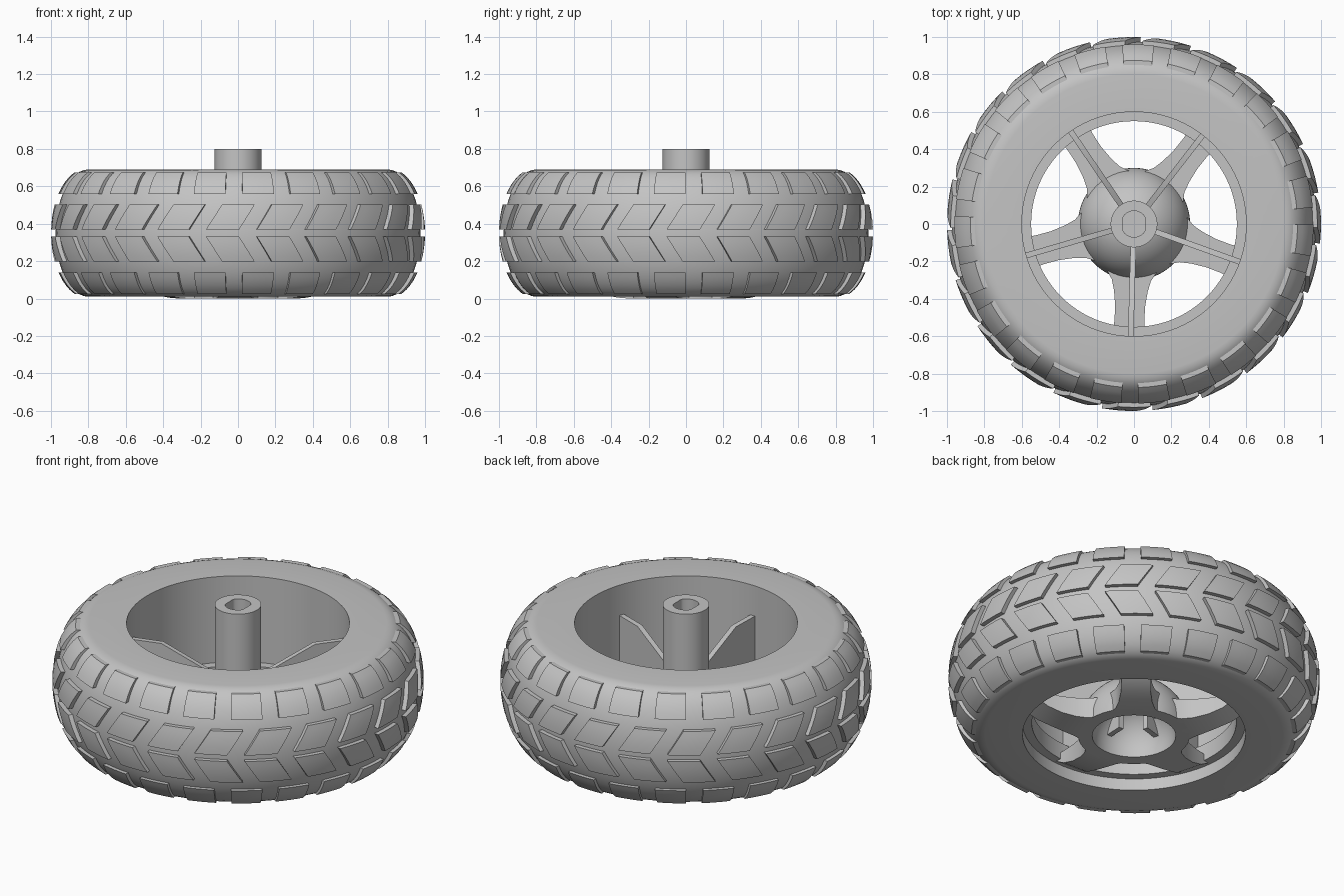
import bpy, bmesh
from math import sin, cos, pi, radians, sqrt
from mathutils import Matrix

cube = bpy.data.objects.get("Cube")
if cube:
    bpy.data.objects.remove(cube, do_unlink=True)

grey = bpy.data.materials.new("plain_grey")
grey.use_nodes = True
GREY = (0.55, 0.55, 0.55, 1)
grey.diffuse_color = GREY
grey.node_tree.nodes["Principled BSDF"].inputs["Base Color"].default_value = GREY

MID = 0.35          # height of the tyre's middle plane
BLOCKS = 23         # tread blocks per row
SPOKES = 5


def finish(name, bm):
    """Turn a bmesh into a smooth-shaded object with sharp edges kept."""
    bmesh.ops.recalc_face_normals(bm, faces=bm.faces)
    mesh = bpy.data.meshes.new(name)
    bm.to_mesh(mesh)
    bm.free()
    mesh.materials.append(grey)
    ob = bpy.data.objects.new(name, mesh)
    bpy.context.collection.objects.link(ob)
    bpy.ops.object.select_all(action='DESELECT')
    ob.select_set(True)
    bpy.context.view_layer.objects.active = ob
    bpy.ops.object.shade_smooth_by_angle(angle=radians(30))
    return ob


def lathe(profile, closed=False, steps=96):
    """Spin a (radius, height) profile about the z axis."""
    bm = bmesh.new()
    verts = [bm.verts.new((r, 0, z)) for r, z in profile]
    for a, b in zip(verts, verts[1:]):
        bm.edges.new((a, b))
    if closed:
        bm.edges.new((verts[-1], verts[0]))
    bmesh.ops.spin(bm, geom=bm.verts[:] + bm.edges[:], axis=(0, 0, 1),
                   cent=(0, 0, 0), angle=2 * pi, steps=steps)
    bmesh.ops.remove_doubles(bm, verts=bm.verts, dist=0.0005)
    return bm


def loft(bm, sections, matrix):
    """Join matching closed sections into one capped solid."""
    rings = [[bm.verts.new(matrix @ p) for p in s] for s in sections]
    n = len(rings[0])
    for a, b in zip(rings, rings[1:]):
        for i in range(n):
            j = (i + 1) % n
            bm.faces.new((a[i], a[j], b[j], b[i]))
    bm.faces.new(rings[0])
    bm.faces.new(rings[-1])


def bulge(z, width, half):
    """Radius of the rounded tyre shoulder at a height."""
    t = min(1, abs(z - MID) / half)
    return 0.8 + width * sqrt(1 - t * t)


# Tyre: flat sidewalls, rounded tread, deep bore with an inner flange
shoulder = [(0.8 + 0.175 * cos(a), MID + 0.34 * sin(a))
            for a in (pi / 2 - pi * i / 24 for i in range(25))]
bore = [(0.6, 0.01), (0.6, 0.08), (0.55, 0.08), (0.55, 0.18), (0.6, 0.18), (0.6, 0.69)]
finish("tyre", lathe(shoulder + bore, closed=True))


# Tread blocks: straight outer rows and two slanted middle rows
def tread_block(bm, centre, z0, z1, slant, nu=4, nz=5):
    outer, inner = {}, {}
    for i in range(nu + 1):
        for j in range(nz + 1):
            z = z0 + (z1 - z0) * j / nz
            a = centre + slant * j / nz + radians(10.2) * (i / nu - 0.5)
            r = bulge(z, 0.2, 0.35)
            outer[i, j] = bm.verts.new((r * cos(a), r * sin(a), z))
            if i in (0, nu) or j in (0, nz):
                r = bulge(z, 0.175, 0.34) - 0.01
                inner[i, j] = bm.verts.new((r * cos(a), r * sin(a), z))
    for i in range(nu):
        for j in range(nz):
            bm.faces.new((outer[i, j], outer[i + 1, j], outer[i + 1, j + 1], outer[i, j + 1]))
    rim = ([(i, 0) for i in range(nu)] + [(nu, j) for j in range(nz)]
           + [(i, nz) for i in range(nu, 0, -1)] + [(0, j) for j in range(nz, 0, -1)])
    for k, p in enumerate(rim):
        q = rim[(k + 1) % len(rim)]
        bm.faces.new((outer[p], inner[p], inner[q], outer[q]))


bm = bmesh.new()
for k in range(BLOCKS):
    step = 2 * pi * k / BLOCKS
    straight = radians(-83.5) + step
    chevron = radians(-94.8) + step
    for side in (1, -1):
        tread_block(bm, straight, MID + side * 0.21, MID + side * 0.325, 0)
        tread_block(bm, chevron, MID + side * 0.018, MID + side * 0.152, radians(4.9))
finish("tread_blocks", bm)

# Hollow dome in the middle of the wheel
arc = [pi / 2 * i / 16 for i in range(17)]
dome = [(0.3 * cos(a), 0.03 + 0.3 * sin(a)) for a in arc]
hollow = [(0.225 * cos(a), 0.03 + 0.23 * sin(a)) for a in reversed(arc)]
finish("hub_dome", lathe(dome + hollow + [(0.225, 0), (0.3, 0)], closed=True, steps=64))

# Axle hub with a flat-sided shaft hole
bm = lathe([(0, 0.28), (0.125, 0.28), (0.125, 0.8), (0.07, 0.8), (0.07, 0.4), (0, 0.4)], steps=48)
for v in bm.verts:
    if v.co.xy.length < 0.1:
        v.co.x = max(-0.058, min(0.058, v.co.x))
finish("axle_hub", bm)

# Star spokes and the thin upright ribs standing on them
spokes, ribs = bmesh.new(), bmesh.new()
from mathutils import Vector
spoke_shape = [(0.25, 0.135, 0), (0.3, 0.105, 0), (0.36, 0.09, 0.005),
               (0.44, 0.08, 0.02), (0.52, 0.08, 0.045), (0.58, 0.085, 0.08)]
rib_shape = [(0.11, 0.1), (0.605, 0.1), (0.605, 0.51), (0.43, 0.51), (0.11, 0.36)]
for k in range(SPOKES):
    turn = radians(267.3) + 2 * pi * k / SPOKES
    loft(spokes, [[Vector((r, w, z)), Vector((r, -w, z)), Vector((r, -w, 0.12)), Vector((r, w, 0.12))]
                  for r, w, z in spoke_shape], Matrix.Rotation(turn, 4, 'Z'))
    loft(ribs, [[Vector((r, y, z)) for r, z in rib_shape] for y in (-0.015, 0.015)],
         Matrix.Rotation(turn + radians(1), 4, 'Z'))
finish("spokes", spokes)
finish("ribs", ribs)
